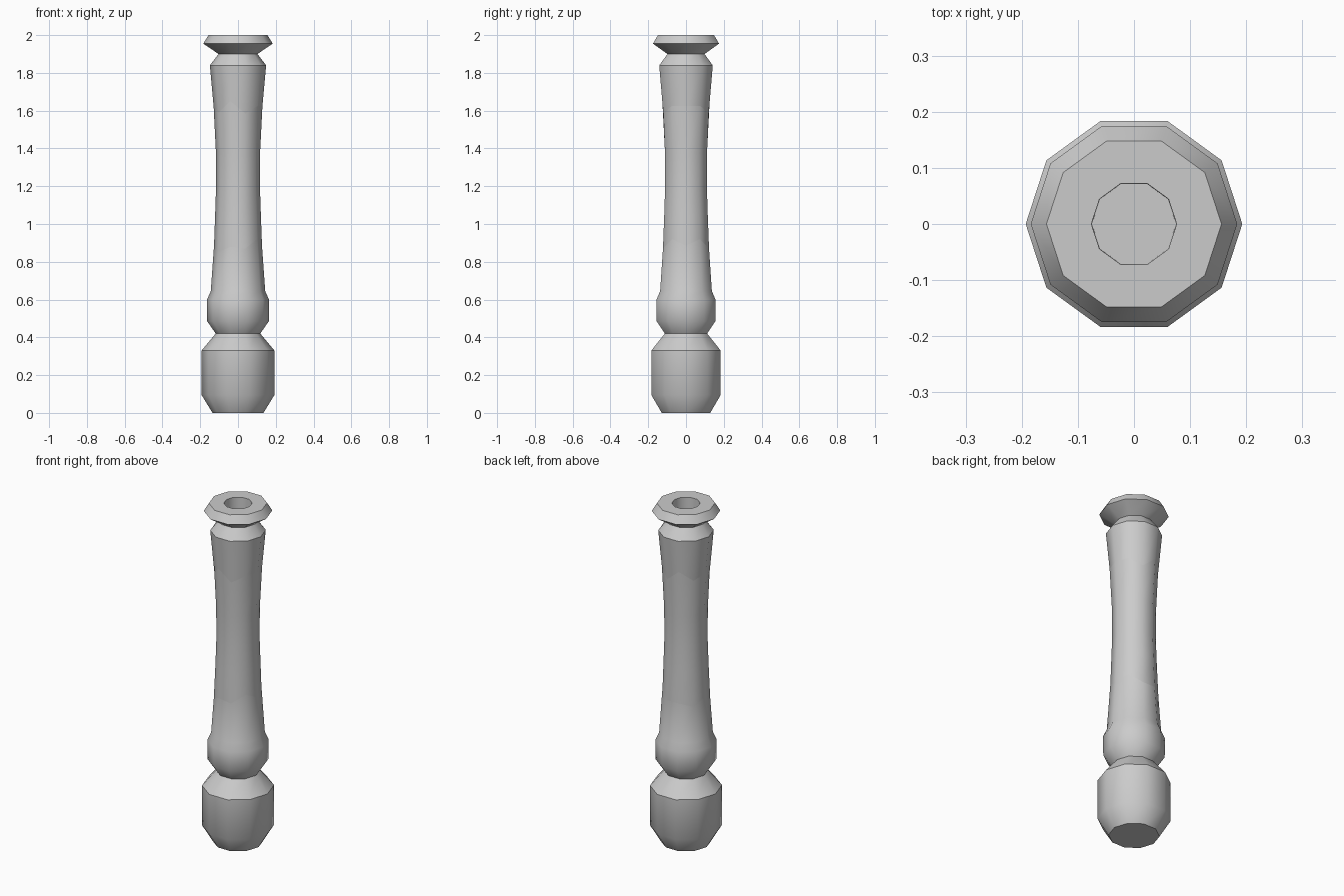
import bpy, bmesh
from math import cos, sin, pi, radians

if "Cube" in bpy.data.objects:
    bpy.data.objects.remove(bpy.data.objects["Cube"])

SIDES = 10

# Outer profile of the slim shaft, used to find the radius along the jagged joints
SHAFT = [(0.645, 0.144), (0.90, 0.126), (1.20, 0.116), (1.38, 0.117),
         (1.60, 0.127), (1.84, 0.149)]


def shaft_radius(z):
    for (z0, r0), (z1, r1) in zip(SHAFT, SHAFT[1:]):
        if z0 <= z <= z1:
            return r0 + (r1 - r0) * (z - z0) / (z1 - z0)
    return SHAFT[-1][1]


def level(z, r):
    return [(z, r)] * SIDES


def jagged(heights):
    return [(z, shaft_radius(z)) for z in heights]


def turned_section(name, rings, cap_bottom=False, cap_top=False):
    bm = bmesh.new()
    loops = []
    for ring in rings:
        loops.append([bm.verts.new((r * cos(2 * pi * i / SIDES),
                                    r * sin(2 * pi * i / SIDES), z))
                      for i, (z, r) in enumerate(ring)])
    for a, b in zip(loops, loops[1:]):
        for i in range(SIDES):
            j = (i + 1) % SIDES
            bm.faces.new((a[i], a[j], b[j], b[i]))
    if cap_bottom:
        bm.faces.new(loops[0][::-1])
    if cap_top:
        bm.faces.new(loops[-1])
    mesh = bpy.data.meshes.new(name)
    bm.to_mesh(mesh)
    bm.free()
    obj = bpy.data.objects.new(name, mesh)
    bpy.context.collection.objects.link(obj)
    bpy.ops.object.select_all(action='DESELECT')
    obj.select_set(True)
    bpy.context.view_layer.objects.active = obj
    bpy.ops.object.shade_smooth_by_angle(angle=radians(38))
    return obj


# Zigzag joints, one height per side corner, counter-clockwise from +x
lower_joint = jagged([0.885, 0.92, 0.87, 0.87, 0.85, 0.89, 0.85, 0.88, 0.87, 0.92])
upper_joint = jagged([1.625, 1.625, 1.585, 1.65, 1.595, 1.62, 1.59, 1.65, 1.585, 1.625])

# Foot, waist, collar and lower shaft
turned_section("lower_section", [
    level(0.0, 0.135), level(0.095, 0.193), level(0.33, 0.193),
    level(0.42, 0.118), level(0.485, 0.163), level(0.60, 0.164),
    level(0.645, 0.144), lower_joint], cap_bottom=True)

# Slim middle shaft
turned_section("middle_section", [
    lower_joint, level(1.05, shaft_radius(1.05)), level(1.20, 0.116),
    level(1.38, 0.117), upper_joint])

# Upper shaft, neck, flared rim and socket
turned_section("upper_section", [
    upper_joint, level(1.84, 0.149), level(1.90, 0.103),
    level(1.955, 0.184), level(2.0, 0.156), level(2.0, 0.076),
    level(1.85, 0.075)], cap_top=True)
